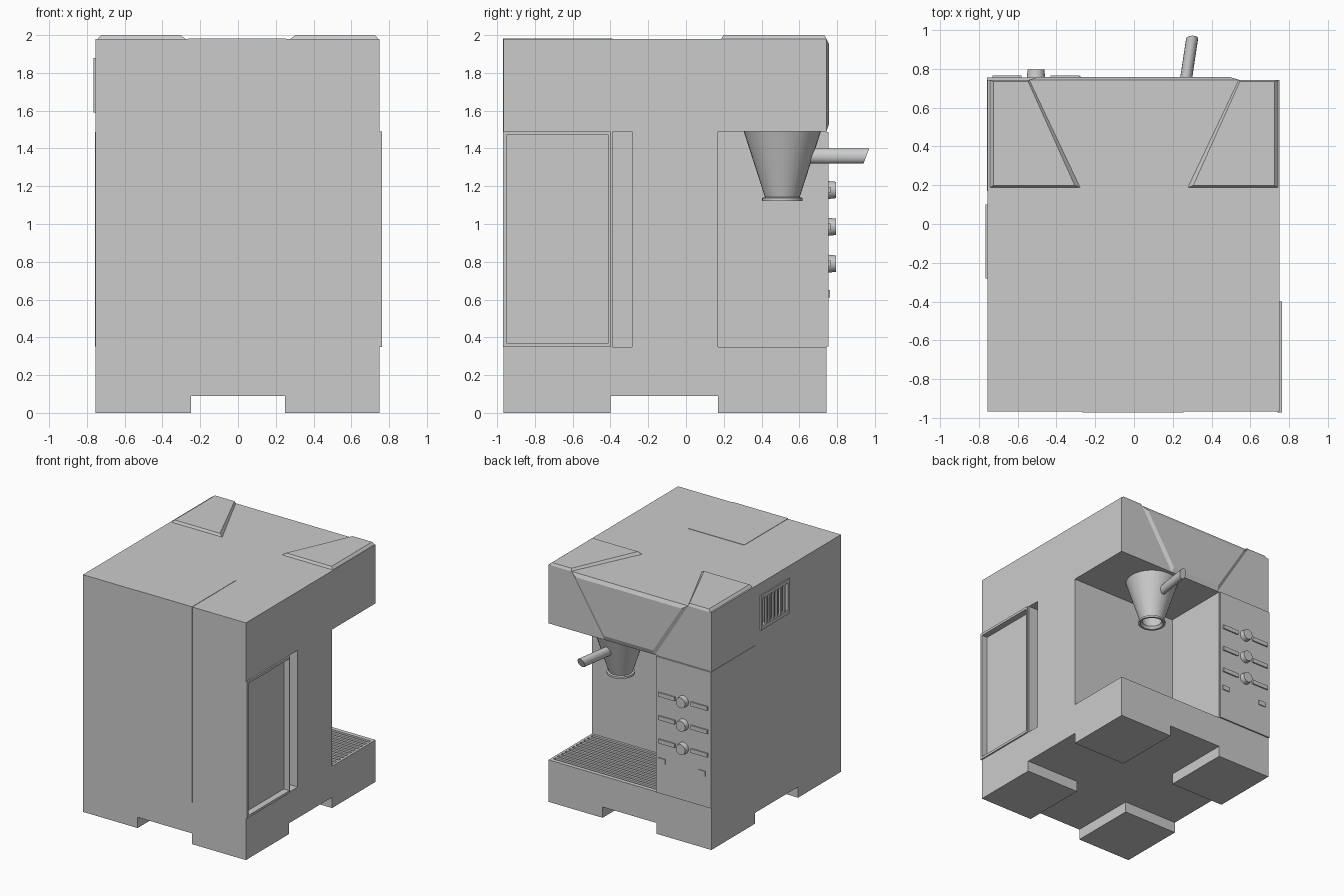
import bpy, bmesh, math
from mathutils import Vector

if "Cube" in bpy.data.objects:
    bpy.data.objects.remove(bpy.data.objects["Cube"])


def mesh_object(name, bm):
    bmesh.ops.recalc_face_normals(bm, faces=bm.faces)
    me = bpy.data.meshes.new(name)
    bm.to_mesh(me)
    bm.free()
    ob = bpy.data.objects.new(name, me)
    bpy.context.collection.objects.link(ob)
    return ob


def add_box(bm, x, y, z):
    vs = bmesh.ops.create_cube(bm, size=1)["verts"]
    for v in vs:
        v.co = Vector([(a + b) / 2 + c * (b - a) for (a, b), c in zip((x, y, z), v.co)])


def boxes(name, *specs):
    bm = bmesh.new()
    for s in specs:
        add_box(bm, *s)
    return mesh_object(name, bm)


def bridge_loops(name, loops, cap=True):
    bm = bmesh.new()
    rings = [[bm.verts.new(p) for p in loop] for loop in loops]
    n = len(rings[0])
    for a, b in zip(rings, rings[1:]):
        for i in range(n):
            bm.faces.new((a[i], a[(i + 1) % n], b[(i + 1) % n], b[i]))
    if cap:
        bm.faces.new(rings[0])
        bm.faces.new(rings[-1])
    return mesh_object(name, bm)


def smooth(ob):
    bpy.ops.object.select_all(action='DESELECT')
    ob.select_set(True)
    bpy.context.view_layer.objects.active = ob
    bpy.ops.object.shade_smooth_by_angle(angle=math.radians(35))


def cut(ob, *specs):
    for i, s in enumerate(specs):
        c = boxes("cutter", s)
        c.hide_render = True
        m = ob.modifiers.new("cut", 'BOOLEAN')
        m.object, m.operation, m.solver = c, 'DIFFERENCE', 'EXACT'
        bpy.context.view_layer.objects.active = ob
        bpy.ops.object.modifier_apply(modifier=m.name)
        bpy.data.objects.remove(c)


L, R, BK, FR, TOP = -0.755, 0.75, -0.967, 0.743, 1.98
Z0, Z1 = 0.35, 1.49

# housing with brewing bay, underside channels, tank recess and finger slot
body = boxes("housing", ((L, R), (BK, FR), (0, TOP)))
cut(body,
    ((-0.25, 1), (0.17, 1), (Z0, Z1)),
    ((-0.25, 0.25), (-2, 2), (-1, 0.09)),
    ((-2, 2), (-0.4, 0.17), (-1, 0.09)),
    ((0.71, 1), (-0.95, -0.41), (0.37, 1.47)),
    ((0.66, 1), (-0.39, -0.285), (Z0, Z1)))

# drip tray grooves
n = 11
pitch = 0.54 / n
for i in range(n):
    y = 0.19 + i * pitch
    cut(body, ((-0.23, 0.73), (y, y + pitch * 0.55), (0.32, 0.5)))

# water tank frame on the right side
X = (0.74, 0.762)
boxes("tank_frame",
      (X, (-0.97, -0.95), (Z0, Z1)), (X, (-0.41, -0.4), (Z0, Z1)),
      (X, (-0.95, -0.41), (Z0, 0.37)), (X, (-0.95, -0.41), (1.47, Z1)))

# cover over the -y face and top
boxes("rear_cover", ((-0.265, 0.255), (-0.97, -0.39), (Z0, 1.983)))

# control panel with knobs, bars and buttons
boxes("control_panel", ((-0.758, -0.252), (0.17, 0.755), (Z0 + .002, Z1 - .002)))
for k, z in enumerate((1.18, 0.985, 0.79)):
    bm = bmesh.new()
    bmesh.ops.create_cone(bm, cap_ends=True, segments=24, radius1=0.048, radius2=0.043, depth=0.045)
    for v in bm.verts:
        v.co = Vector((v.co.x - 0.505, v.co.z + 0.7725, v.co.y + z))
    smooth(mesh_object(f"knob_{k}", bm))
    boxes(f"knob_bars_{k}",
          ((-0.73, -0.58), (0.75, 0.766), (z - 0.017, z + 0.017)),
          ((-0.43, -0.28), (0.75, 0.766), (z - 0.017, z + 0.017)))
boxes("buttons",
      ((-0.71, -0.645), (0.75, 0.763), (0.61, 0.65)),
      ((-0.34, -0.275), (0.75, 0.763), (0.61, 0.65)))

# bevelled plates on the top corners
for name, s in (("top_plate_left", -1), ("top_plate_right", 1)):
    outer = [(0.743, 0.743), (0.54, 0.743), (0.277, 0.187), (0.743, 0.187)]
    inner = [(0.725, 0.733), (0.545, 0.733), (0.305, 0.198), (0.725, 0.198)]
    bridge_loops(name, [[(s * x, y, 1.975) for x, y in outer],
                        [(s * x, y, TOP) for x, y in outer],
                        [(s * x, y, 2.0) for x, y in inner]])

# bevelled trapezoid on the brewing head
outer = [(-0.54, TOP), (0.54, TOP), (0.235, Z1), (-0.235, Z1)]
inner = [(-0.49, 1.95), (0.49, 1.95), (0.225, 1.53), (-0.225, 1.53)]
bridge_loops("head_plate", [[(x, 0.735, z) for x, z in outer],
                            [(x, FR, z) for x, z in outer],
                            [(x, 0.758, z) for x, z in inner]])

# side vent with slats
X = (-0.765, -0.75)
vent = [(X, (-0.28, 0.10), (1.59, 1.62)), (X, (-0.28, 0.10), (1.85, 1.88)),
        (X, (-0.28, -0.255), (1.62, 1.85)), (X, (0.075, 0.10), (1.62, 1.85))]
for i in range(1, 7):
    y = -0.255 + 0.33 * i / 7
    vent.append((X, (y - 0.009, y + 0.009), (1.62, 1.85)))
boxes("side_vent", *vent)
cut(body, ((-1, -0.73), (-0.255, 0.075), (1.62, 1.85)))

# hollow filter funnel with a rim
profile = [(0.205, 1.492), (0.092, 1.142), (0.107, 1.138), (0.107, 1.122),
           (0.09, 1.122), (0.075, 1.142), (0.18, 1.485)]
rings = [[(0.245 + r * math.cos(a), 0.51 + r * math.sin(a), z)
          for a in (2 * math.pi * i / 32 for i in range(32))] for r, z in profile]
smooth(bridge_loops("filter_funnel", rings))

# handle with a slanted end
loops = []
for y, slant in ((0.655, 0), (0.955, 0.38)):
    loop = []
    for i in range(16):
        a = 2 * math.pi * i / 16
        dz = 0.04 * math.sin(a)
        yy = y + slant * dz
        loop.append((0.27 + 0.15 * (yy - 0.76) + 0.031 * math.cos(a), yy, 1.36 + dz))
    loops.append(loop)
smooth(bridge_loops("handle", loops))
